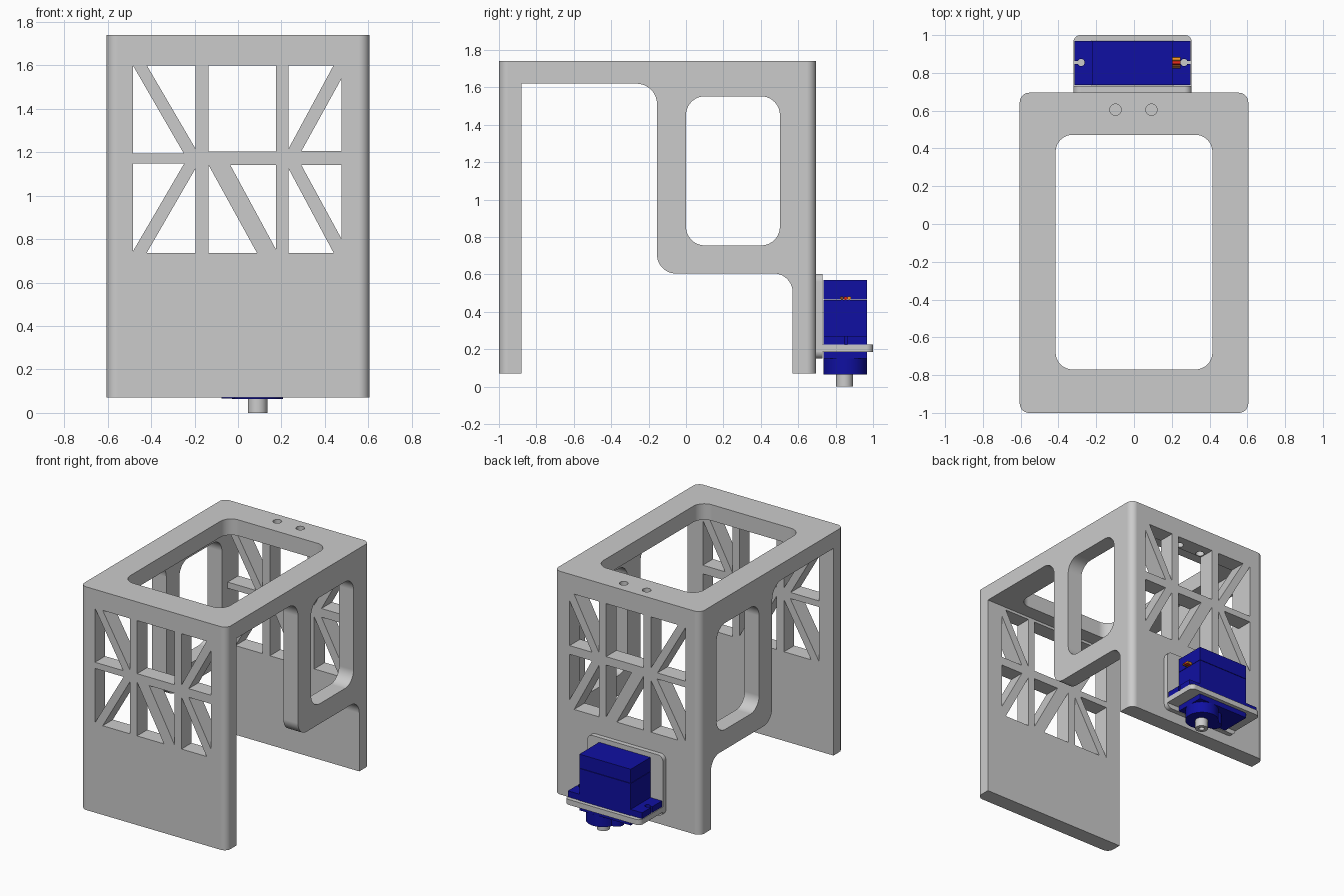
import bpy, bmesh, math
from mathutils import Vector

if "Cube" in bpy.data.objects:
    bpy.data.objects.remove(bpy.data.objects["Cube"])


def rounded(pts, radii, seg=10):
    """Round the corners of a 2D outline; radii is one number or one per corner."""
    if not isinstance(radii, (list, tuple)):
        radii = [radii] * len(pts)
    out, n = [], len(pts)
    for i, r in enumerate(radii):
        p = Vector(pts[i])
        if r == 0:
            out.append(p)
            continue
        a = (Vector(pts[i - 1]) - p).normalized()
        b = (Vector(pts[(i + 1) % n]) - p).normalized()
        c = p + (a + b) * r          # right-angled corners
        for k in range(seg + 1):
            t = k / seg * math.pi / 2
            out.append(c - b * r * math.cos(t) - a * r * math.sin(t))
    return out


def rect(a0, a1, b0, b1):
    return [(a0, b0), (a1, b0), (a1, b1), (a0, b1)]


def circle(a, b, r, n=40):
    return [(a + r * math.cos(2 * math.pi * i / n),
             b + r * math.sin(2 * math.pi * i / n)) for i in range(n)]


def prism(name, pts, axis, lo, hi, mat=None):
    """Extrude a 2D outline along x, y or z."""
    def place(p, d):
        return {'x': (d, p[0], p[1]), 'y': (p[0], d, p[1]), 'z': (p[0], p[1], d)}[axis]
    bm = bmesh.new()
    low = [bm.verts.new(place(p, lo)) for p in pts]
    high = [bm.verts.new(place(p, hi)) for p in pts]
    bm.faces.new(low)
    bm.faces.new(high)
    for i in range(len(pts)):
        j = (i + 1) % len(pts)
        bm.faces.new((low[i], low[j], high[j], high[i]))
    bmesh.ops.recalc_face_normals(bm, faces=bm.faces)
    me = bpy.data.meshes.new(name)
    bm.to_mesh(me)
    bm.free()
    ob = bpy.data.objects.new(name, me)
    bpy.context.collection.objects.link(ob)
    if mat:
        me.materials.append(mat)
    return ob


def combine(ob, others, op='DIFFERENCE'):
    for o in others:
        m = ob.modifiers.new('bool', 'BOOLEAN')
        m.operation, m.solver, m.object = op, 'EXACT', o
        bpy.context.view_layer.objects.active = ob
        bpy.ops.object.modifier_apply(modifier=m.name)
        bpy.data.objects.remove(o)


def material(name, rgb):
    m = bpy.data.materials.new(name)
    m.diffuse_color = (*rgb, 1)
    m.use_nodes = True
    m.node_tree.nodes["Principled BSDF"].inputs["Base Color"].default_value = m.diffuse_color
    return m


blue = material('servo_blue', (0.005, 0.005, 0.36))

# Frame: rounded block, hollowed out
frame = prism('frame', rounded(rect(-.605, .605, -1, .695), .05), 'z', .07, 1.74)
cuts = [
    prism('cavity', rect(-.485, .485, -.88, .57), 'z', 0, 1.62),
    prism('side_step', rounded([(-.88, -.1), (-.88, 1.62), (-.155, 1.62),
                                (-.155, .605), (.57, .605), (.57, -.1)],
                               [0, 0, .11, .1, .1, 0]), 'x', -1, 1),
    prism('side_window', rounded(rect(0, .502, .755, 1.552), .1), 'x', -1, 1),
    prism('top_opening', rounded(rect(-.415, .415, -.77, .472), .09), 'z', 1.5, 2),
]
for x in (-.098, .092):
    cuts.append(prism('top_hole', circle(x, .605, .03), 'z', 1.45, 2))

# Lattice openings in the front and back walls
lattice = [
    [(-.484, 1.6), (-.484, 1.195), (-.25, 1.195)],
    [(-.42, 1.6), (-.195, 1.6), (-.195, 1.215)],
    rect(-.135, .175, 1.203, 1.6),
    [(.232, 1.6), (.44, 1.6), (.232, 1.215)],
    [(.477, 1.54), (.477, 1.205), (.292, 1.205)],
    [(-.484, 1.149), (-.247, 1.149), (-.484, .743)],
    [(-.195, 1.126), (-.195, .737), (-.42, .737)],
    [(-.135, 1.14), (-.135, .737), (.087, .737)],
    [(-.035, 1.14), (.175, 1.14), (.175, .752)],
    [(.232, 1.126), (.232, .737), (.44, .737)],
    [(.292, 1.14), (.477, 1.14), (.477, .8)],
]
cuts += [prism('lattice_cut', p, 'y', -1.2, .9) for p in lattice]
combine(frame, cuts)

# Servo bracket: back plate and shelf with an opening for the servo body
bracket = prism('servo_bracket', rounded(rect(-.32, .305, .15, .603), .04), 'y', .69, .73)
shelf = prism('shelf', rounded(rect(-.32, .305, .71, 1.0), [0, 0, .035, .035]), 'z', .185, .225)
combine(bracket, [shelf], 'UNION')
combine(bracket, [prism('body_cut', rect(-.225, .21, .733, .972), 'z', .1, .3)])

# Servo body, lid, mounting flange
prism('servo_body', rect(-.22, .205, .735, .968), 'z', .15, .463, blue)
prism('servo_lid', rect(-.22, .205, .735, .968), 'z', .466, .57, blue)
flange = prism('servo_flange', rect(-.315, .3, .735, .968), 'z', .225, .27, blue)
for x, s in ((-.28, -1), (.265, 1)):
    combine(flange, [prism('screw_cut', circle(x, .855, .019, 24), 'z', .1, .4),
                     prism('slot_cut', rect(*sorted((x, x + s * .1)), .847, .863), 'z', .1, .4)])

# Gear housing and output shaft
prism('gear_housing', circle(.09, .852, .117, 48), 'z', .065, .151, blue)
prism('gear_boss', circle(-.025, .852, .05, 32), 'z', .067, .151, blue)
shaft = prism('output_shaft', circle(.09, .848, .045, 32), 'z', 0, .07)
combine(shaft, [prism('shaft_hole', circle(.09, .848, .02, 20), 'z', -.1, .05)])

# Three wires leaving the end of the servo
for i, (n, c) in enumerate((('brown', (.2, .07, .02)), ('red', (.7, .02, .01)),
                            ('orange', (.9, .3, .02)))):
    prism('wire_' + n, circle(.833 + i * .02, .473, .01, 12), 'x', .2, .245,
          material('wire_' + n, c))

# Smooth the curved faces, keep flat faces flat
for ob in bpy.context.scene.objects:
    bpy.ops.object.select_all(action='DESELECT')
    ob.select_set(True)
    bpy.context.view_layer.objects.active = ob
    bpy.ops.object.shade_smooth_by_angle(angle=math.radians(30))
    w = ob.modifiers.new('normals', 'WEIGHTED_NORMAL')
    w.keep_sharp = True
